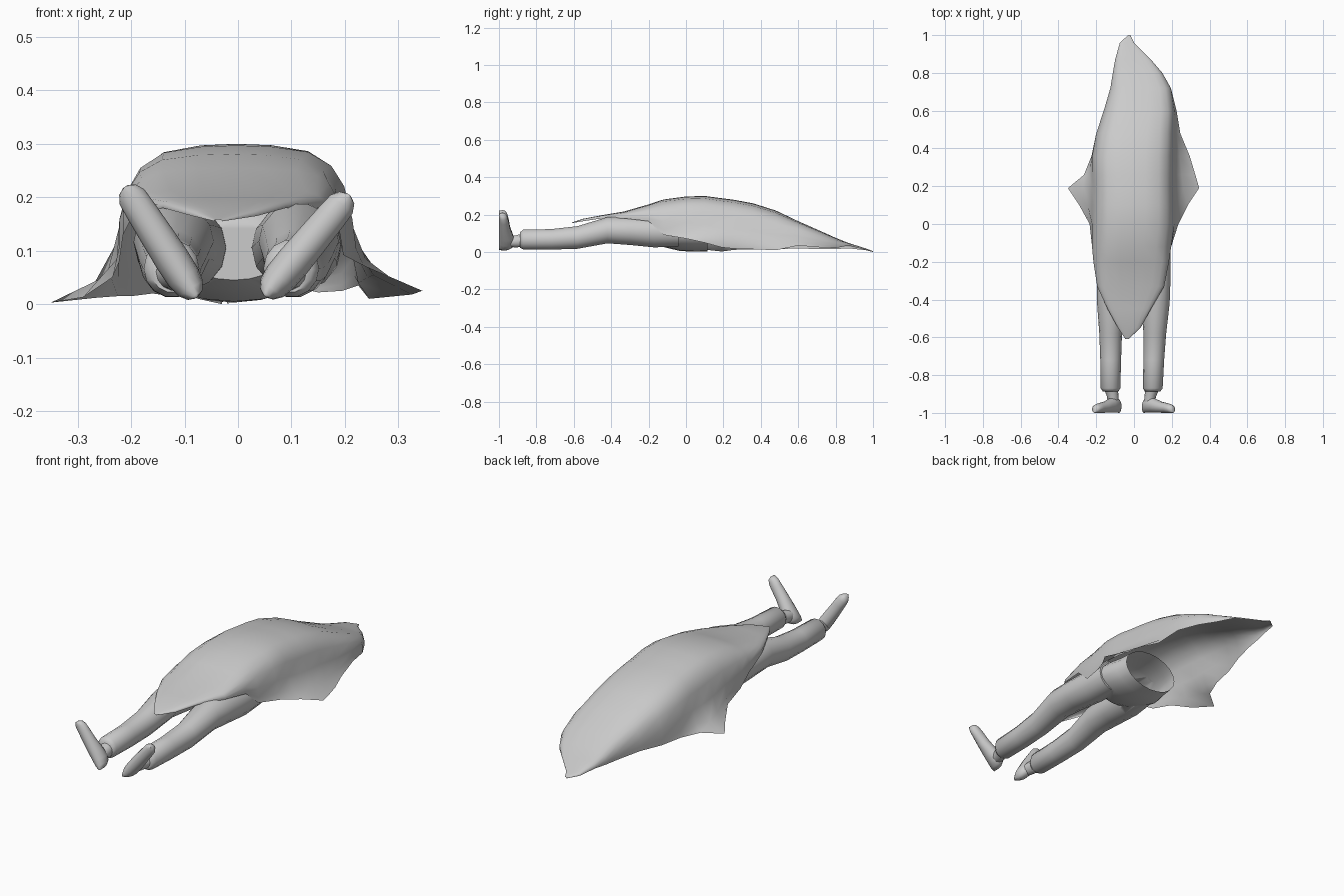
import bpy
import bmesh
import math
from mathutils import Vector

cube = bpy.data.objects.get("Cube")
if cube:
    bpy.data.objects.remove(cube, do_unlink=True)

grey = bpy.data.materials.new("plain grey")
grey.use_nodes = True
colour = (0.6, 0.6, 0.6, 1)
grey.diffuse_color = colour
grey.node_tree.nodes["Principled BSDF"].inputs["Base Color"].default_value = colour


def smooth(obj):
    bpy.ops.object.select_all(action="DESELECT")
    obj.select_set(True)
    bpy.context.view_layer.objects.active = obj
    bpy.ops.object.shade_smooth_by_angle(angle=math.radians(60))


def loft(name, rings, closed=True, capped=True):
    """Skin a row of equal cross-sections."""
    bm = bmesh.new()
    rows = [[bm.verts.new(p) for p in ring] for ring in rings]
    count = len(rows[0])
    for a, b in zip(rows, rows[1:]):
        for i in range(count if closed else count - 1):
            j = (i + 1) % count
            bm.faces.new((a[i], a[j], b[j], b[i]))
    if capped:
        bm.faces.new(rows[0])
        bm.faces.new(rows[-1])
    bmesh.ops.remove_doubles(bm, verts=bm.verts, dist=0.0005)
    bmesh.ops.recalc_face_normals(bm, faces=bm.faces)
    if not closed and sum(f.normal.z for f in bm.faces) < 0:
        bmesh.ops.reverse_faces(bm, faces=bm.faces)
    mesh = bpy.data.meshes.new(name)
    bm.to_mesh(mesh)
    bm.free()
    mesh.materials.append(grey)
    obj = bpy.data.objects.new(name, mesh)
    bpy.context.collection.objects.link(obj)
    smooth(obj)
    return obj


def ellipse(centre, u, v, ru, rv, count=14):
    turns = [math.tau * i / count for i in range(count)]
    return [Vector(centre) + u * ru * math.cos(t) + v * rv * math.sin(t) for t in turns]


X, Y, Z = Vector((1, 0, 0)), Vector((0, 1, 0)), Vector((0, 0, 1))

# Draped sheet: y, left edge x, right edge x, left edge z, right edge z, crest z
stations = [
    (1, -.03, -.02, 0, 0, .005),
    (.96, -.075, .0, .01, .012, .02),
    (.87, -.1, .09, .02, .035, .048),
    (.8, -.112, .15, .016, .022, .076),
    (.72, -.125, .195, .015, .025, .112),
    (.6, -.16, .225, .02, .035, .165),
    (.48, -.2, .245, .015, .01, .222),
    (.36, -.225, .295, .015, .015, .26),
    (.26, -.265, .325, .012, .018, .279),
    (.19, -.35, .345, .003, .025, .288),
    (.1, -.29, .285, .013, .05, .3),
    (0, -.235, .235, .05, .072, .297),
    (-.12, -.222, .197, .08, .092, .281),
    (-.2, -.215, .185, .13, .165, .255),
    (-.33, -.195, .16, .17, .18, .217),
    (-.45, -.14, .09, .18, .18, .197),
    (-.55, -.085, .035, .165, .165, .178),
    (-.61, -.045, -.03, .155, .155, .158),
]
# Drape from crest to hem: share of body width, share of height
drape = [(.3, .99), (.62, .945), (.82, .83), (.93, .66), (1, .39)]


def sheet_section(y, left, right, z_left, z_right, crest):
    lo, hi = max(left, -.222), min(right, .214)
    mid = (lo + hi) / 2
    section = [(mid, y, crest)]
    for body, hem, z in ((lo, left, z_left), (hi, right, z_right)):
        side = [(mid + (body - mid) * w, y, z + (crest - z) * h) for w, h in drape]
        side.append((body + (hem - body) * .35, y, z + (crest - z) * .14))
        side.append((hem, y, z))
        section = section[::-1] + side if hem == right else section + side
    return section


loft("sheet", [sheet_section(*s) for s in stations], closed=False, capped=False)

# Hips: y, half width, middle z, half height
waist = .115
hips = [(waist, .152, .104, .1), (.05, .162, .102, .099), (-.03, .183, .103, .098),
        (-.12, .175, .107, .08), (-.16, .1, .1, .055)]
trousers = loft("trousers", [ellipse((-.008, y, z), X, Z, w, h, 20) for y, w, z, h in hips])

# Trouser leg: y, distance from middle, half width, middle z, half height
leg = [(-.04, .1, .078, .105, .078), (-.17, .108, .084, .106, .083),
       (-.3, .114, .08, .113, .077), (-.42, .117, .075, .117, .072),
       (-.58, .117, .06, .078, .062), (-.72, .114, .055, .068, .056),
       (-.87, .112, .052, .067, .054), (-.888, .111, .04, .064, .042)]
# Ankle: same layout
ankle = [(-.88, .108, .036, .062, .036), (-.91, .1, .031, .057, .033),
         (-.95, .095, .028, .055, .028)]
# Shoe, heel to toe: distance along sole, half width, thickness
shoe = [(-.034, .004, .035), (-.029, .016, .055), (-.014, .027, .075), (.012, .032, .086),
        (.05, .033, .078), (.11, .031, .06), (.16, .029, .052), (.19, .027, .045),
        (.206, .018, .038), (.213, .004, .025)]

for side, label, splay in ((1, "left", .64), (-1, "right", .54)):
    def limb(rows):
        return [ellipse((side * d + .02 * y + .005, y, z), X, Z, w, h)
                for y, d, w, z, h in rows]

    # Each leg is fused with the hips
    trouser_leg = loft(label + "_trouser_leg", limb(leg))
    union = trousers.modifiers.new("join leg", "BOOLEAN")
    union.operation = "UNION"
    union.solver = "EXACT"
    union.object = trouser_leg
    bpy.context.view_layer.objects.active = trousers
    bpy.ops.object.modifier_apply(modifier=union.name)
    bpy.data.objects.remove(trouser_leg, do_unlink=True)

    loft(label + "_ankle", limb(ankle), capped=False)
    along = Vector((side * splay, 0, math.sqrt(1 - splay ** 2)))
    across = along.cross(Y)
    heel = Vector((side * .084 - .012, -1, .041))
    rings = [ellipse(heel + along * d + Y * t / 2, across, Y, w, t / 2) for d, w, t in shoe]
    loft(label + "_shoe", rings)

# Open the waist
bm = bmesh.new()
bm.from_mesh(trousers.data)
lid = [f for f in bm.faces if f.calc_center_median().y > waist - .001]
bmesh.ops.delete(bm, geom=lid, context="FACES")
bm.to_mesh(trousers.data)
bm.free()
smooth(trousers)
